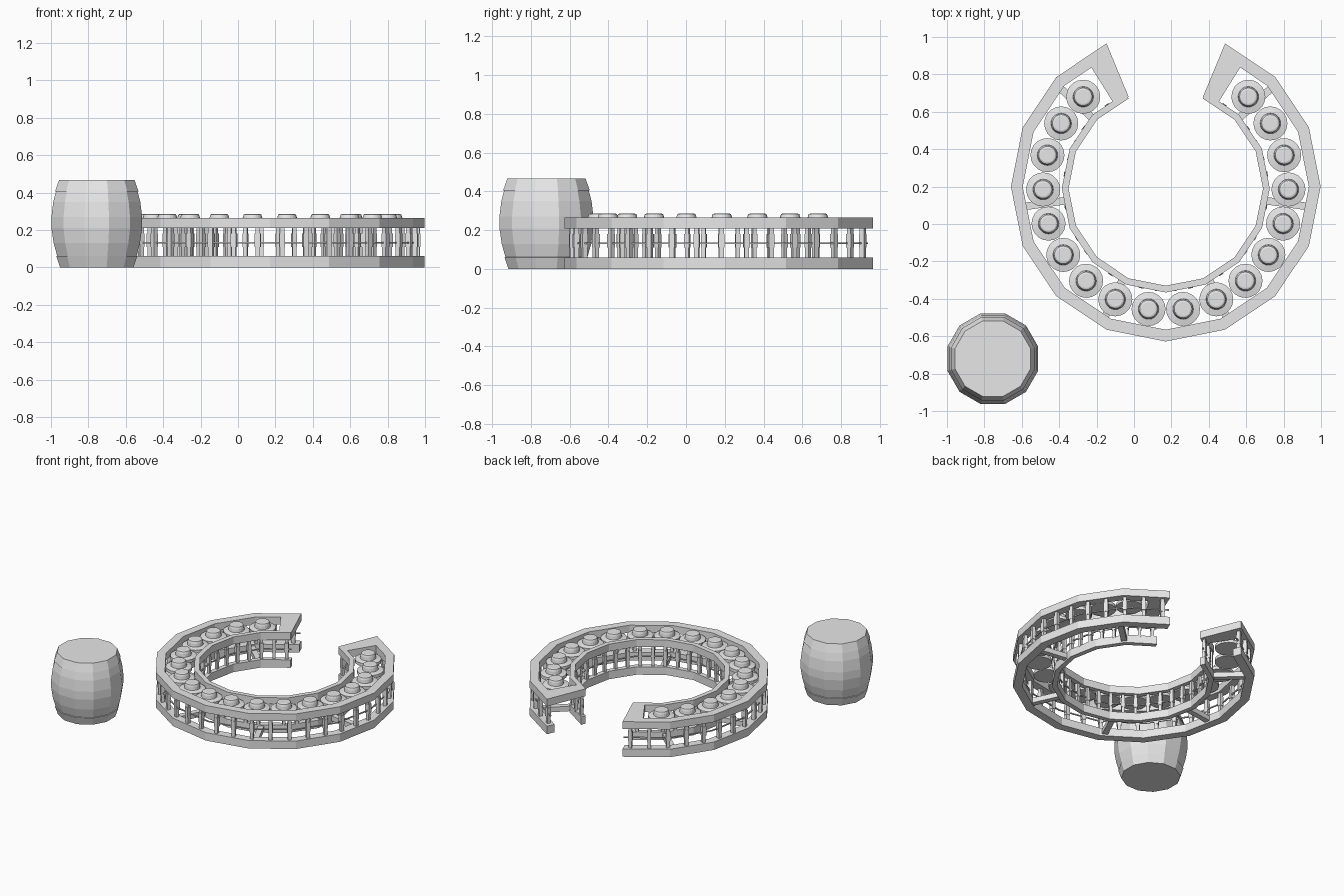
import bpy, bmesh, math
from mathutils import Matrix

if "Cube" in bpy.data.objects:
    bpy.data.objects.remove(bpy.data.objects["Cube"])

grey = bpy.data.materials.new("light_grey")
grey.diffuse_color = (0.8, 0.8, 0.8, 1)
grey.use_nodes = True
grey.node_tree.nodes["Principled BSDF"].inputs["Base Color"].default_value = grey.diffuse_color

CX, CY = 0.17, 0.20


def finish(name, bm):
    bmesh.ops.recalc_face_normals(bm, faces=bm.faces[:])
    me = bpy.data.meshes.new(name)
    bm.to_mesh(me)
    bm.free()
    me.materials.append(grey)
    ob = bpy.data.objects.new(name, me)
    bpy.context.collection.objects.link(ob)
    return ob


def arc_band(name, angles, r0, r1, z0, z1, cy=CY):
    """Rectangular section swept through the given angles (degrees)."""
    bm = bmesh.new()
    rows = []
    for a in angles:
        c, s = math.cos(math.radians(a)), math.sin(math.radians(a))
        rows.append([bm.verts.new((CX + r * c, cy + r * s, z))
                     for r, z in ((r0, z0), (r1, z0), (r1, z1), (r0, z1))])
    for p, q in zip(rows, rows[1:]):
        for i in range(4):
            j = (i + 1) % 4
            bm.faces.new((p[i], p[j], q[j], q[i]))
    bm.faces.new(rows[0])
    bm.faces.new(rows[-1])
    return finish(name, bm)


def lathe(bm, profile, n, x, y, turn=0.0):
    """Closed turned shape from (radius, height) points."""
    rings = [[bm.verts.new((x + r * math.cos(turn + math.tau * i / n),
                            y + r * math.sin(turn + math.tau * i / n), z))
              for i in range(n)] for r, z in profile]
    for p, q in zip(rings, rings[1:]):
        for i in range(n):
            j = (i + 1) % n
            bm.faces.new((p[i], p[j], q[j], q[i]))
    bm.faces.new(rings[0])
    bm.faces.new(rings[-1])


def polar_box(bm, r, deg, cy, z0, z1, radial, wide):
    a = math.radians(deg)
    m = (Matrix.Translation((CX + r * math.cos(a), cy + r * math.sin(a), (z0 + z1) / 2))
         @ Matrix.Rotation(a, 4, 'Z') @ Matrix.Diagonal((radial, wide, z1 - z0, 1)))
    bmesh.ops.create_cube(bm, size=1, matrix=m)


# Open ring of 16-sided rails, gap towards the back
arc = [112.5 + 22.5 * i for i in range(15)]
for level, z0, z1 in (("lower", 0.0, 0.06), ("upper", 0.21, 0.265)):
    arc_band(level + "_outer_rail", arc, 0.765, 0.828, z0, z1)
    arc_band(level + "_inner_rail", arc, 0.52, 0.556, z0, z1, 0.19)

# Thin rods running through the posts halfway up
arc_band("outer_rod", arc, 0.792, 0.80, 0.128, 0.136)
arc_band("inner_rod", arc, 0.534, 0.542, 0.128, 0.136, 0.19)

# Solid end plates closing the upper rails
arc_band("right_end_plate", (58, 67.5), 0.52, 0.80, 0.21, 0.265)
arc_band("left_end_plate", (112.5, 122), 0.52, 0.80, 0.21, 0.265)

# Posts between the lower and upper rails, thicker in the middle
posts = bmesh.new()
for i in range(17):
    for side in (-1, 1):
        deg = 270 + side * 9.35 * (i + 0.5)
        for r, cy, w in ((0.79, CY, 0.03), (0.537, 0.19, 0.026)):
            polar_box(posts, r, deg, cy, 0.05, 0.22, w * 0.8, w * 0.8)
            polar_box(posts, r, deg, cy, 0.11, 0.18, w, w)
finish("posts", posts)

# Cross struts joining inner and outer lower rails
struts = bmesh.new()
for off in (25, 82, 133):
    for side in (-1, 1):
        polar_box(struts, 0.665, 270 + side * off, CY, 0.012, 0.05, 0.25, 0.04)
finish("cross_struts", struts)

# Row of round discs with raised hubs
discs = bmesh.new()
hub = [(0.091, 0.215), (0.091, 0.238), (0.055, 0.245), (0.052, 0.268),
       (0.047, 0.283), (0.038, 0.286)]
for i in range(9):
    for side in (-1, 1):
        a = math.radians(270 + side * 16.2 * (i + 0.5))
        lathe(discs, hub, 20, CX + 0.656 * math.cos(a), CY - 0.005 + 0.656 * math.sin(a))
finish("discs", discs)

# Faceted barrel with slightly raised end bands
barrel = bmesh.new()
lathe(barrel, [(0.203, 0.0), (0.224, 0.06), (0.219, 0.061), (0.239, 0.13),
               (0.251, 0.21), (0.251, 0.27), (0.241, 0.35), (0.226, 0.405),
               (0.231, 0.406), (0.209, 0.467)], 12, -0.755, -0.72, math.pi / 12)
finish("barrel", barrel)
